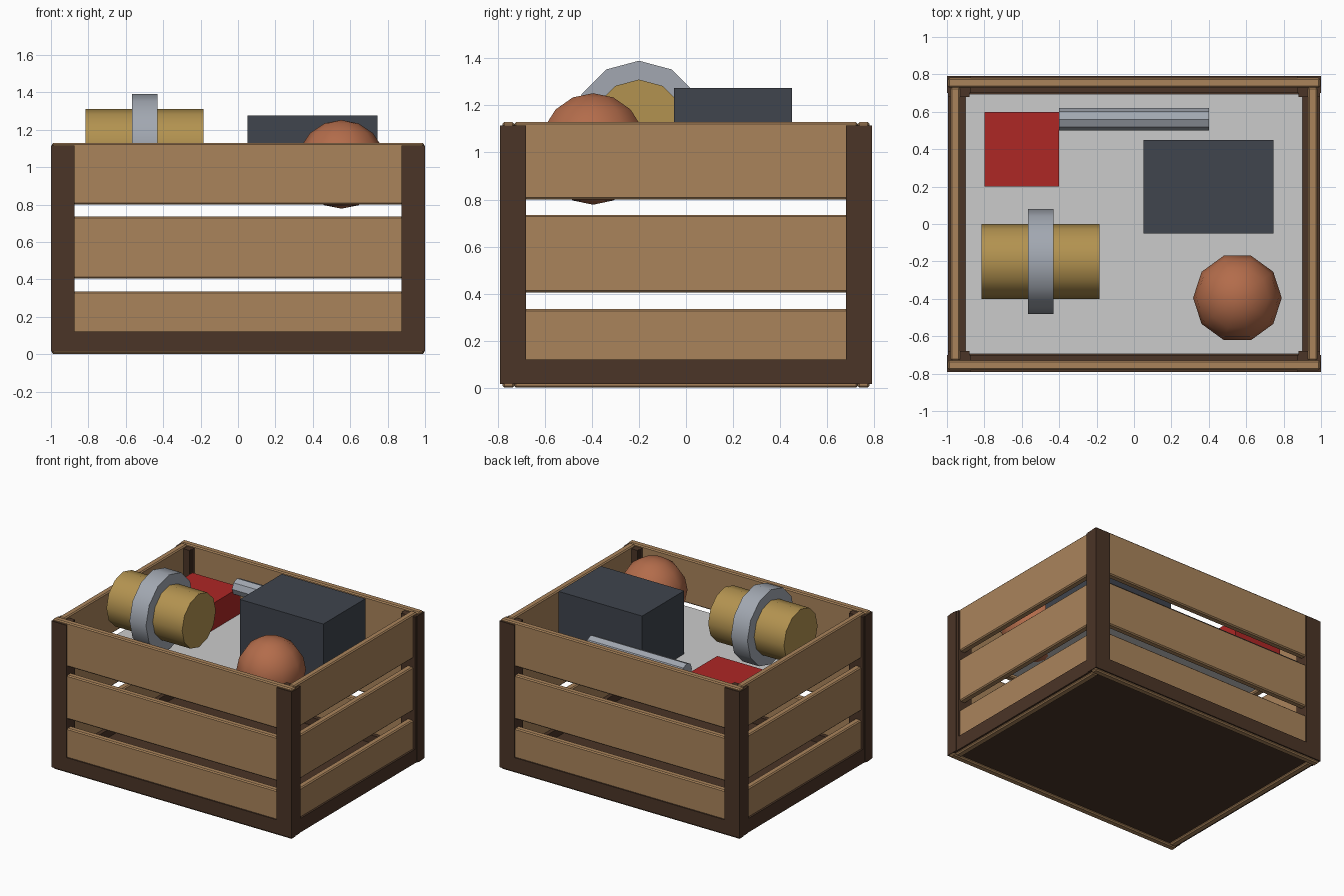
import bpy, bmesh
from math import pi, radians
from mathutils import Matrix

if "Cube" in bpy.data.objects:
    bpy.data.objects.remove(bpy.data.objects["Cube"])


def material(name, r, g, b):
    m = bpy.data.materials.new(name)
    m.diffuse_color = (r, g, b, 1)
    m.use_nodes = True
    m.node_tree.nodes["Principled BSDF"].inputs["Base Color"].default_value = m.diffuse_color
    return m


TAN = material("light_wood", 0.40, 0.23, 0.105)
BROWN = material("dark_wood", 0.07, 0.035, 0.02)
RED = material("red", 0.42, 0.02, 0.018)
SLATE = material("slate", 0.05, 0.058, 0.075)
GOLD = material("brass", 0.45, 0.29, 0.08)
STEEL = material("steel", 0.36, 0.39, 0.44)
COPPER = material("copper", 0.45, 0.15, 0.07)


def finish(name, bm, mat, smooth=None):
    me = bpy.data.meshes.new(name)
    bm.to_mesh(me)
    bm.free()
    ob = bpy.data.objects.new(name, me)
    bpy.context.collection.objects.link(ob)
    if mat:
        me.materials.append(mat)
    if smooth:
        bpy.ops.object.select_all(action='DESELECT')
        ob.select_set(True)
        bpy.context.view_layer.objects.active = ob
        bpy.ops.object.shade_smooth_by_angle(angle=radians(smooth))
    return ob


def box(name, x, y, z, mat, bevel=0):
    """Box from (min, max) pairs."""
    bm = bmesh.new()
    bmesh.ops.create_cube(bm, size=1)
    for v in bm.verts:
        v.co = [(a + b) / 2 + c * abs(b - a) for (a, b), c in zip((x, y, z), v.co)]
    if bevel:
        bmesh.ops.bevel(bm, geom=bm.edges[:], offset=bevel, segments=1, affect='EDGES')
    return finish(name, bm, mat)


def x_cylinder(name, x0, x1, y, z, r, sides, mat, smooth):
    """Cylinder lying along x, with a vertex on top."""
    bm = bmesh.new()
    bmesh.ops.create_cone(bm, cap_ends=True, segments=sides, radius1=r, radius2=r, depth=x1 - x0,
                          matrix=Matrix.Translation(((x0 + x1) / 2, y, z)) @ Matrix.Rotation(pi / 2, 4, 'Y'))
    return finish(name, bm, mat, smooth)


# Slats: three per side
for i, z in enumerate(((0.0, 0.335), (0.405, 0.735), (0.80, 1.13))):
    for s, side in ((-1, "front"), (1, "back")):
        box(f"{side}_slat_{i}", (-0.995, 0.995), (s * 0.73, s * 0.78), z, TAN, 0.008)
    for s, side in ((-1, "left"), (1, "right")):
        box(f"{side}_slat_{i}", (s * 0.93, s * 0.98), (-0.73, 0.73), z, TAN, 0.008)

# Bottom rails
for s, side in ((-1, "front"), (1, "back")):
    box(f"{side}_rail", (-0.9, 0.9), (s * 0.70, s * 0.79), (0.015, 0.12), BROWN)
for s, side in ((-1, "left"), (1, "right")):
    box(f"{side}_rail", (s * 0.9, s * 0.995), (-0.70, 0.70), (0.015, 0.12), BROWN)

# Corner posts: a front/back-facing board and a side-facing board
for sx, h in ((-1, "left"), (1, "right")):
    for sy, d in ((-1, "front"), (1, "back")):
        box(f"{d}_{h}_post", (sx * 0.875, sx * 1.0), (sy * 0.70, sy * 0.79), (0.015, 1.115), BROWN)
        box(f"{d}_{h}_side_post", (sx * 0.88, sx * 0.995), (sy * 0.68, sy * 0.735), (0.015, 1.115), BROWN)

# Bottom board and inner shelf sheet
box("bottom_board", (-0.94, 0.94), (-0.74, 0.74), (0.015, 0.06), BROWN)
bm = bmesh.new()
bmesh.ops.create_grid(bm, x_segments=1, y_segments=1, size=1,
                      matrix=Matrix.Translation((0, 0, 0.797)) @ Matrix.Diagonal((0.9, 0.695, 1, 1)))
finish("inner_sheet", bm, None)

# Contents
box("red_block", (-0.8, -0.4), (0.2, 0.6), (0.8, 1.0), RED)
box("dark_block", (0.05, 0.745), (-0.05, 0.45), (0.8, 1.275), SLATE)
x_cylinder("rod", -0.4, 0.4, 0.56, 1.02, 0.06, 8, STEEL, 30)
x_cylinder("drum", -0.815, -0.185, -0.2, 1.11, 0.2, 12, GOLD, 40)
x_cylinder("drum_band", -0.567, -0.43, -0.2, 1.11, 0.28, 12, STEEL, 40)

bm = bmesh.new()
bmesh.ops.create_uvsphere(bm, u_segments=10, v_segments=8, radius=0.237,
                          matrix=Matrix.Translation((0.553, -0.395, 1.015)) @ Matrix.Rotation(pi / 2, 4, 'Z'))
finish("ball", bm, COPPER, 60)
